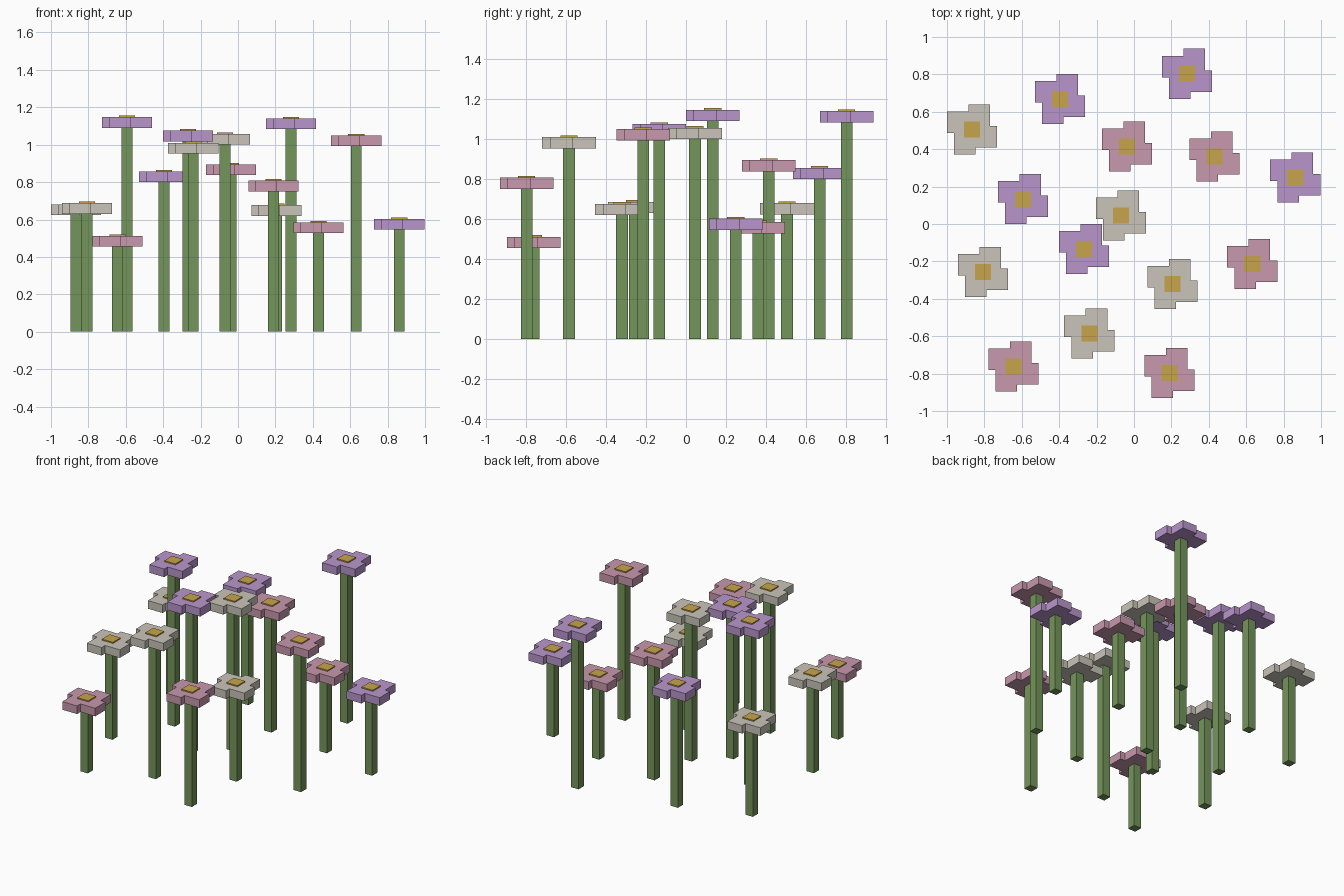
import bpy, bmesh
from mathutils import Matrix, Vector

cube = bpy.data.objects.get("Cube")
if cube:
    bpy.data.objects.remove(cube, do_unlink=True)


def material(name, rgb):
    m = bpy.data.materials.new(name)
    m.use_nodes = True
    m.diffuse_color = (*rgb, 1)
    bsdf = next(n for n in m.node_tree.nodes if n.type == 'BSDF_PRINCIPLED')
    bsdf.inputs["Base Color"].default_value = (*rgb, 1)
    return m


STEM = material("stem green", (0.175, 0.30, 0.105))
YELLOW = material("centre yellow", (0.58, 0.376, 0.07))
PETALS = {
    "purple": material("petal purple", (0.485, 0.305, 0.60)),
    "pink": material("petal pink", (0.58, 0.314, 0.42)),
    "cream": material("petal cream", (0.59, 0.56, 0.49)),
}


def prism(outline, height, name, mat):
    """Mesh of a flat outline extruded upward from z = 0."""
    bm = bmesh.new()
    base = bm.faces.new([bm.verts.new((p[0], p[1], 0)) for p in outline])
    top = bmesh.ops.extrude_face_region(bm, geom=[base], use_keep_orig=True)
    moved = [v for v in top["geom"] if isinstance(v, bmesh.types.BMVert)]
    bmesh.ops.translate(bm, verts=moved, vec=(0, 0, height))
    bmesh.ops.recalc_face_normals(bm, faces=bm.faces)
    mesh = bpy.data.meshes.new(name)
    bm.to_mesh(mesh)
    bm.free()
    mesh.materials.append(mat)
    return mesh


def quarter_turns(points):
    """Repeat the points around the z axis in four quarter turns."""
    turn = Matrix.Rotation(1.5707963, 2)
    out, pts = [], [Vector(p) for p in points]
    for _ in range(4):
        out += pts
        pts = [turn @ p for p in pts]
    return out


def square(half):
    return quarter_turns([(half, -half)])


def place(name, mesh, x, y, z):
    ob = bpy.data.objects.new(name, mesh)
    ob.location = (x, y, z)
    bpy.context.collection.objects.link(ob)


# Shared parts: pinwheel of four square petals, raised centre plate
THICK, RISE, SINK = 0.057, 0.008, 0.01
pinwheel = quarter_turns([(0.019, -0.096), (0.134, -0.096), (0.134, 0.019)])
heads = {c: prism(pinwheel, THICK, c + " petals", m) for c, m in PETALS.items()}
centre = prism(square(0.043), RISE + SINK, "flower centre", YELLOW)

# Flowers: colour, x, y, height of the petal tops
FLOWERS = [
    ("cream", -0.866, 0.505, 0.68),
    ("purple", -0.396, 0.668, 0.857),
    ("purple", 0.283, 0.803, 1.14),
    ("pink", -0.037, 0.414, 0.895),
    ("pink", 0.431, 0.361, 0.585),
    ("purple", 0.862, 0.249, 0.603),
    ("purple", -0.594, 0.134, 1.147),
    ("cream", -0.07, 0.045, 1.057),
    ("purple", -0.267, -0.134, 1.075),
    ("cream", -0.807, -0.257, 0.687),
    ("pink", 0.632, -0.214, 1.05),
    ("cream", 0.206, -0.32, 0.677),
    ("cream", -0.239, -0.585, 1.01),
    ("pink", -0.645, -0.762, 0.512),
    ("pink", 0.19, -0.797, 0.808),
]

for i, (colour, x, y, top) in enumerate(FLOWERS, 1):
    stem = prism(square(0.029), top - THICK, f"stem {i}", STEM)
    place(f"stem_{i}", stem, x, y, 0)
    place(f"petals_{i}", heads[colour], x, y, top - THICK)
    place(f"flower_centre_{i}", centre, x, y, top - SINK)
